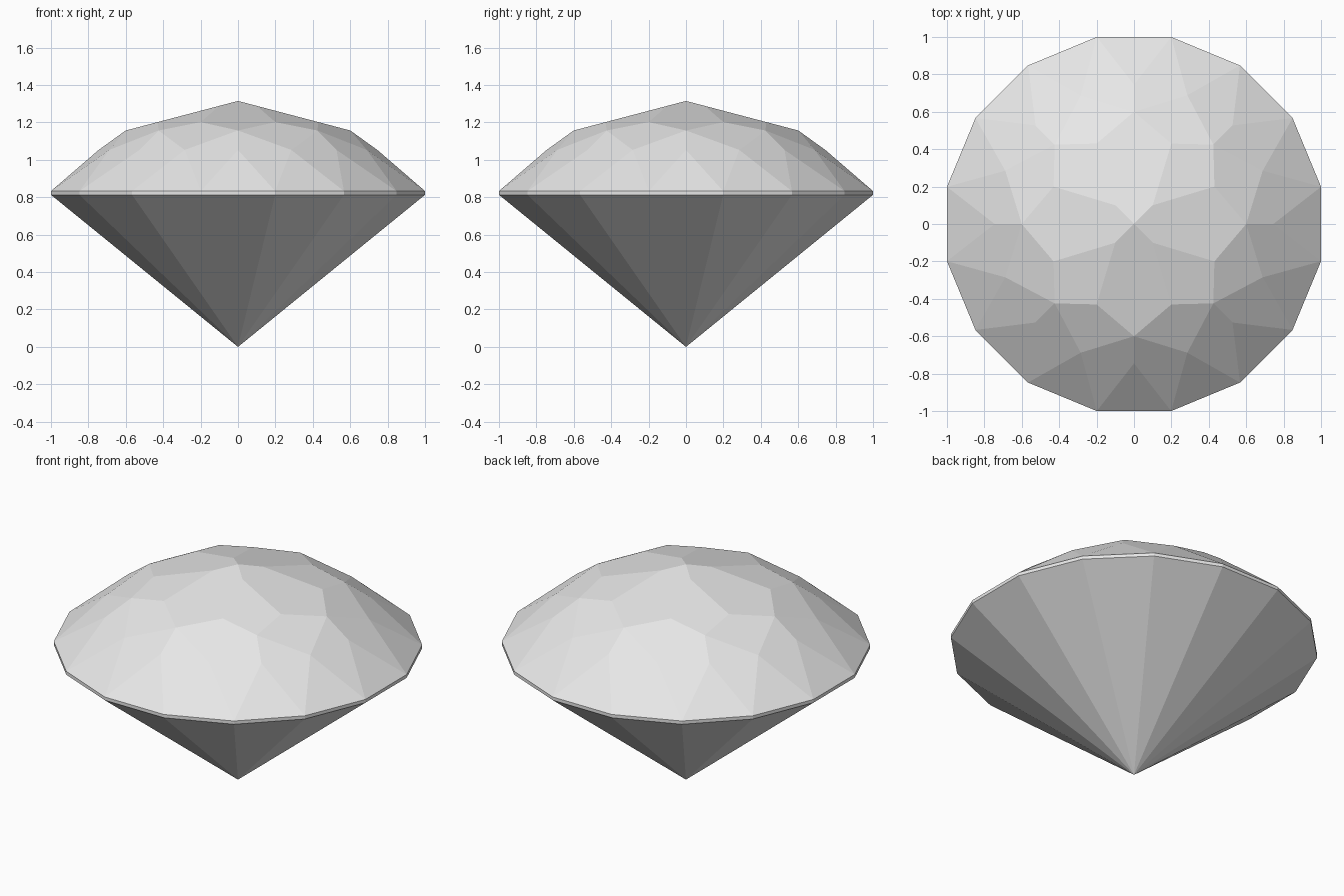
import bpy
import bmesh
from math import cos, sin, radians

cube = bpy.data.objects.get("Cube")
if cube:
    bpy.data.objects.remove(cube, do_unlink=True)

# Single pale grey stone colour
STONE = (0.8, 0.8, 0.8, 1.0)
stone = bpy.data.materials.new("pale_grey_stone")
stone.use_nodes = True
stone.diffuse_color = STONE
stone.node_tree.nodes["Principled BSDF"].inputs["Base Color"].default_value = STONE

# Heights of the facet corners, from point to tip
GIRDLE_LOW, GIRDLE_HIGH = 0.813, 0.833
BREAK_Z, MAIN_Z, TIP_Z = 1.053, 1.157, 1.315
TOP_SLOPE = (TIP_Z - MAIN_Z) / 0.6
GIRDLE_R = 1 / cos(radians(11.25))


def ring(count, radius, z, start=0.0):
    """Corners evenly spaced around the vertical axis."""
    angles = [radians(start + 360 * i / count) for i in range(count)]
    return [(radius * cos(a), radius * sin(a), z) for a in angles]


def star_corners(x, y):
    """Mirrored corners lying on the four shallow top facets."""
    z = TIP_Z - TOP_SLOPE * max(x, y)
    return {(sx * a, sy * b, z) for a, b in ((x, y), (y, x))
            for sx in (-1, 1) for sy in (-1, 1)}


def faceted_part(name, corners, keep_face):
    """Wrap planar facets round the corners and drop hidden cap faces."""
    bm = bmesh.new()
    for co in corners:
        bm.verts.new(co)
    bmesh.ops.convex_hull(bm, input=bm.verts[:])
    bmesh.ops.dissolve_limit(bm, angle_limit=radians(2),
                             verts=bm.verts[:], edges=bm.edges[:])
    bm.normal_update()
    caps = [f for f in bm.faces if not keep_face(f.normal.z)]
    bmesh.ops.delete(bm, geom=caps, context='FACES')
    mesh = bpy.data.meshes.new(name)
    bm.to_mesh(mesh)
    bm.free()
    mesh.materials.append(stone)
    obj = bpy.data.objects.new(name, mesh)
    bpy.context.collection.objects.link(obj)
    return obj


# Domed crown with star, kite and girdle facets
crown = [(0, 0, TIP_Z)]
crown += star_corners(0.1, 0.1)
crown += star_corners(0.43, 0.2)
crown += ring(8, 0.6, MAIN_Z)
crown += ring(16, 0.745, BREAK_Z)
crown += ring(16, GIRDLE_R, GIRDLE_HIGH, 11.25)
faceted_part("crown", crown, lambda nz: nz > -0.9)

# Thin upright girdle band
band = [c for z in (GIRDLE_LOW, GIRDLE_HIGH)
        for c in ring(16, GIRDLE_R, z, 11.25)]
faceted_part("girdle", band, lambda nz: abs(nz) < 0.9)

# Pointed lower cone
point = [(0, 0, 0)] + ring(16, GIRDLE_R, GIRDLE_LOW, 11.25)
faceted_part("pavilion", point, lambda nz: nz < 0.9)
